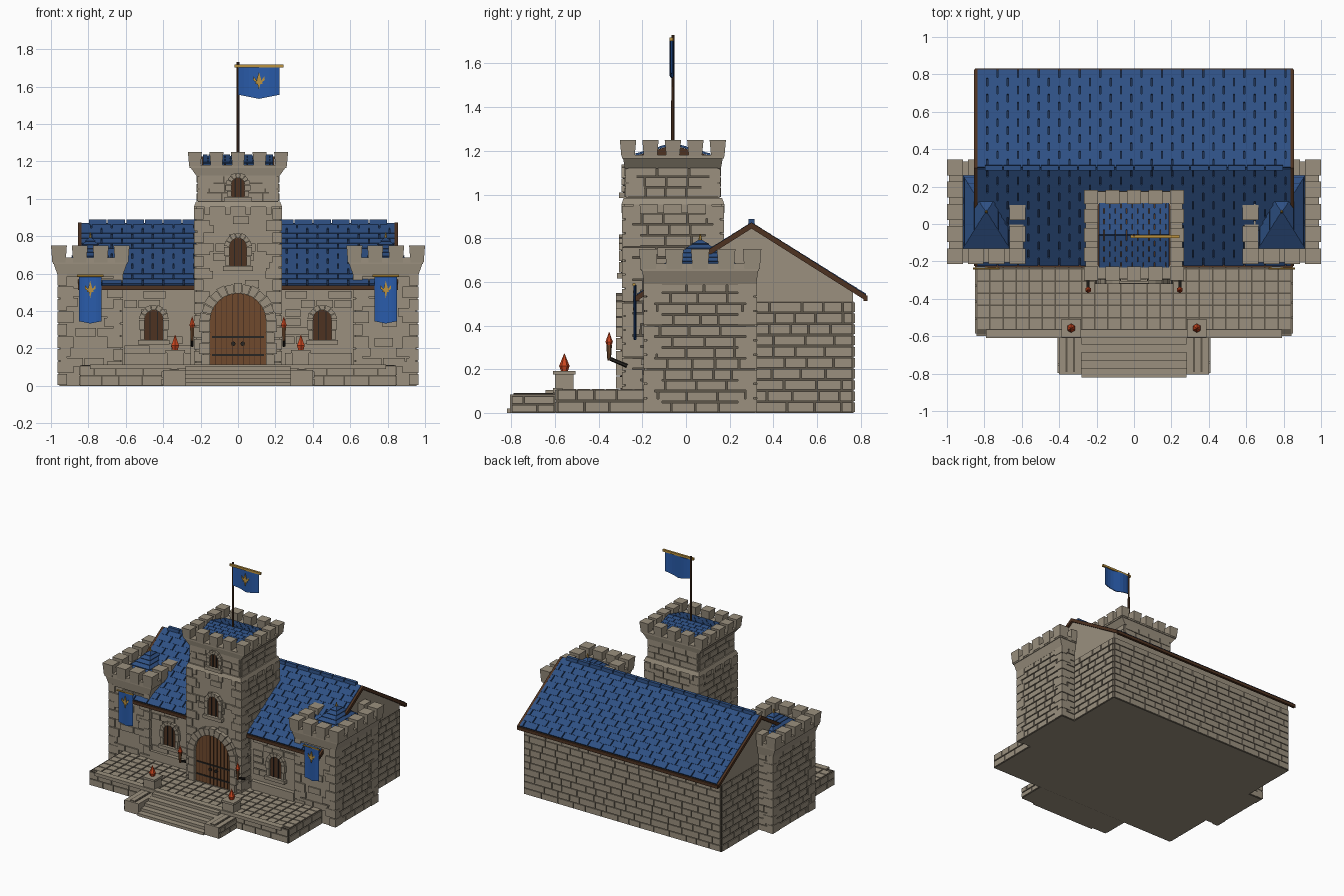
import bpy, bmesh, math, random
from mathutils import Vector

if "Cube" in bpy.data.objects:
    bpy.data.objects.remove(bpy.data.objects["Cube"])
random.seed(4)

COL = {"stone": (0.325, 0.278, 0.21), "mortar": (0.11, 0.092, 0.068),
       "roof_blue": (0.027, 0.08, 0.228), "dark_blue": (0.012, 0.028, 0.075),
       "banner_blue": (0.022, 0.105, 0.40), "wood": (0.16, 0.068, 0.026),
       "dark_wood": (0.075, 0.032, 0.015), "gold": (0.50, 0.29, 0.05),
       "flame_red": (0.62, 0.065, 0.015), "iron": (0.02, 0.018, 0.016)}
MATS = {}
for k, c in COL.items():
    MATS[k] = bpy.data.materials.new(k)
    MATS[k].diffuse_color = (*c, 1)
parts = {}

def P(name, mat):
    if name not in parts:
        parts[name] = (bmesh.new(), mat)
    return parts[name][0]

def prism(b, pts, axis, a0, a1):
    """Extrude a 2D outline: axis x uses (y,z), axis y uses (x,z)."""
    f = (lambda p, a: (a, p[0], p[1])) if axis == 'x' else (lambda p, a: (p[0], a, p[1]))
    lo = [b.verts.new(f(p, a0)) for p in pts]
    hi = [b.verts.new(f(p, a1)) for p in pts]
    n = len(pts)
    b.faces.new(lo[::-1]); b.faces.new(hi)
    for i in range(n):
        b.faces.new((lo[i], lo[(i + 1) % n], hi[(i + 1) % n], hi[i]))

def frustum(b, cx, cy, h0, z0, h1, z1):
    s = [(-1, -1), (1, -1), (1, 1), (-1, 1)]
    lo = [b.verts.new((cx + h0[0] * i, cy + h0[1] * j, z0)) for i, j in s]
    hi = [b.verts.new((cx + h1[0] * i, cy + h1[1] * j, z1)) for i, j in s]
    b.faces.new(lo[::-1]); b.faces.new(hi)
    for i in range(4):
        b.faces.new((lo[i], lo[(i + 1) % 4], hi[(i + 1) % 4], hi[i]))

def box(b, x0, x1, y0, y1, z0, z1):
    h = (abs(x1 - x0) / 2, abs(y1 - y0) / 2)
    frustum(b, (x0 + x1) / 2, (y0 + y1) / 2, h, z0, h, z1)

def rod(b, a, c, r0, r1, n=8):
    a, c = Vector(a), Vector(c)
    q = (c - a).to_track_quat('Z', 'Y').to_matrix().to_4x4()
    q.translation = (a + c) / 2
    bmesh.ops.create_cone(b, cap_ends=True, segments=n, radius1=r0, radius2=r1,
                          depth=(c - a).length, matrix=q)

def bricks(name, axis, plane, sgn, u0, u1, z0, z1, keep=1.0, h=0.052):
    """Raised brick courses on a wall facing sgn*axis; dense walls get mortar behind."""
    b = P(name, "stone")
    def put(bb, a, c, e, g, d):
        if axis == 'x': box(bb, plane, plane + sgn * d, a, c, e, g)
        else: box(bb, a, c, plane, plane + sgn * d, e, g)
    if keep == 1:
        put(P(name + "_mortar", "mortar"), u0, u1, z0, z1, 0.002)
    rows = max(1, round((z1 - z0) / h)); rh = (z1 - z0) / rows
    for r in range(rows):
        u = u0
        while u < u1 - 0.001:
            w = random.uniform(0.08, 0.15) * (0.6 if u == u0 and r % 2 else 1)
            e = u1 if u + w > u1 - 0.04 else u + w
            if random.random() < keep:
                put(b, u + 0.004, e - 0.004, z0 + r * rh + 0.004, z0 + (r + 1) * rh - 0.004, 0.009)
            u = e

def quoins(name, cx, cy, hx, hy, z0, z1):
    b = P(name, "stone"); n = round((z1 - z0) / 0.065); h = (z1 - z0) / n
    for i in range(n):
        lx, ly = (0.085, 0.05) if i % 2 else (0.05, 0.085)
        for sx in (-1, 1):
            for sy in (-1, 1):
                X, Y = cx + sx * (hx + 0.012), cy + sy * (hy + 0.012)
                box(b, X, X - sx * lx, Y, Y - sy * ly, z0 + i * h + 0.003, z0 + (i + 1) * h - 0.003)

def crown(name, cx, cy, h0, h1, z0, z1, z2, z3, t, nx, ny):
    """Flared corbel, parapet ring and merlons."""
    b = P(name, "stone"); X, Y = h1
    frustum(b, cx, cy, h0, z0, (X - .015, Y - .015), z1)
    for s in (-1, 1):
        box(b, cx - X + .01, cx + X - .01, cy + s * (Y - .01), cy + s * (Y - t), z1, z2)
        box(b, cx + s * (X - .01), cx + s * (X - t), cy - Y + t, cy + Y - t, z1, z2)
    def spots(H, n):
        return [-H + t / 2 + i * (2 * H - t) / (n - 1) for i in range(n)]
    pos = {(x, s * (Y - t / 2)) for x in spots(X, nx) for s in (-1, 1)}
    pos |= {(s * (X - t / 2), y) for y in spots(Y, ny)[1:-1] for s in (-1, 1)}
    for x, y in sorted(pos):
        frustum(b, cx + x, cy + y, (t / 2 - .007, t / 2 - .007), z1 + .01, (t / 2, t / 2), z3)

def slope(name, x0, x1, e, r, rows, tw, g=.0035):
    """Roof plane of flush staggered shingles with open joints, eave e=(y,z) to ridge r=(y,z)."""
    b = P(name, "roof_blue"); e, r = Vector(e), Vector(r); d = (r - e) / rows
    n = Vector((-d.y, d.x)).normalized(); n = n if n.y > 0 else -n
    for i in range(rows):
        p, q = e + d * i, e + d * (i + 1)
        x = x0 - (tw / 2 if i % 2 else 0)
        while x < x1 - .01:
            a, c = max(x, x0) + g, min(x + tw, x1) - g
            if c - a > .01:
                prism(b, [p, q, q + n * .009, p + n * .0105], 'x', a, c)
            x += tw

def arch(cx, zs, r):
    return [(cx + r * math.cos(math.pi * i / 12), zs + r * math.sin(math.pi * i / 12)) for i in range(13)]

def opening(name, cx, y, z0, zs, r, w, mat, deep, nv=9):
    """Arched panel with voussoirs and jamb blocks; front wall at y."""
    prism(P(name, mat), [(cx - r, z0)] + arch(cx, zs, r)[::-1] + [(cx + r, z0)], 'y', y + .01, y - .006)
    b = P(name + "_surround", "stone")
    for i in range(nv):
        a0, a1 = math.pi * (i + .04) / nv, math.pi * (i + .96) / nv
        R = r + w * (1.12 if i % 2 == 0 else 1)
        prism(b, [(cx + k * math.cos(a), zs + k * math.sin(a)) for k, a in ((r, a0), (R, a0), (R, a1), (r, a1))],
              'y', y + .01, y - deep)
    n = max(2, round((zs - z0) / .055)); h = (zs - z0) / n
    for i in range(n):
        W = w * (1.15 if i % 2 else .9)
        for s in (-1, 1):
            box(b, cx + s * r, cx + s * (r + W), y - deep, y + .01, z0 + i * h + .002, z0 + (i + 1) * h - .002)

def cloth(name, x0, x1, zt, zb, tip, y, amp):
    b = P(name, "banner_blue"); N = 8; cols = []
    for i in range(N + 1):
        t = i / N; yy = y + amp * math.sin(t * 2 * math.pi)
        zz = zb - tip * (1 - abs(2 * t - 1))
        cols.append([(x0 + (x1 - x0) * t, yy, zt), (x0 + (x1 - x0) * t, yy, zz)])
    for c, d in zip(cols, cols[1:]):
        v = [b.verts.new((p[0], p[1] + o, p[2])) for o in (0, .006) for p in (c[0], c[1], d[1], d[0])]
        for f in ((0, 1, 2, 3), (7, 6, 5, 4), (0, 3, 7, 4), (1, 5, 6, 2)):
            b.faces.new([v[k] for k in f])

def emblem(name, cx, cz, y, s):
    b = P(name, "gold")
    prism(b, [(cx, cz - s), (cx + s * .26, cz + .1 * s), (cx, cz + s), (cx - s * .26, cz + .1 * s)], 'y', y, y - .006)
    box(b, cx - .4 * s, cx + .4 * s, y, y - .006, cz - .32 * s, cz - .18 * s)
    for k in (-1, 1):
        prism(b, [(cx, cz - .4 * s), (cx + k * .65 * s, cz + .1 * s), (cx + k * .6 * s, cz + .5 * s), (cx + k * .3 * s, cz + .1 * s)], 'y', y, y - .005)

# main hall: gabled body, brick courses
RZ, EZ = .85, .525
prism(P("hall", "stone"), [(-.17, 0), (.765, 0), (.765, .556), (.3, .848), (-.17, .556)], 'x', -.835, .835)
bricks("hall_back_bricks", 'y', .765, 1, -.835, .835, 0, .51)
for s in (-1, 1):
    bricks("hall_side_bricks", 'x', s * .835, s, .32, .765, 0, .51)
    a, c = sorted((s * .25, s * .61))
    bricks("hall_front_bricks", 'y', -.17, -1, a, c, .17, .51, .35)
    box(P("hall_plinth", "stone"), a, c, -.2, -.16, .1, .175)

# hall roof: core, shingles, ridge tiles and timber trim
prism(P("roof_core", "dark_blue"), [(-.22, EZ), (.3, RZ), (.82, EZ), (.82, EZ + .012), (.3, RZ + .012), (-.22, EZ + .012)], 'x', -.845, .845)
for ey in (-.22, .82):
    slope("roof_shingles", -.84, .84, (ey, EZ + .012), (.3, RZ + .012), 12, .11)
for i in range(16):
    x = -.8 + i * .1
    prism(P("ridge_tiles", "roof_blue"), [(.284, .855), (.287, .888), (.313, .888), (.316, .855)], 'x', x + .003, x + .097)
tr = P("roof_trim", "dark_wood")
for s in (-1, 1):
    for ey in (-.225, .825):
        prism(tr, [(ey, EZ - .012), (.3, RZ - .006), (.3, RZ + .022), (ey, EZ + .016)], 'x', s * .838, s * .855)
for ey in (-.222, .822):
    box(tr, -.85, .85, ey - .01, ey + .01, EZ - .012, EZ + .012)

# corner towers with parapets, low tiled caps and banners
for s in (-1, 1):
    cx, cy, hx, hy = s * .79, .065, .162, .247
    box(P("corner_tower", "stone"), cx - hx, cx + hx, cy - hy, cy + hy, 0, .62)
    quoins("corner_quoins", cx, cy, hx, hy, 0, .6)
    bricks("corner_tower_bricks", 'x', s * .952, s, cy - hy, cy + hy, 0, .6)
    bricks("corner_front_bricks", 'y', cy - hy, -1, cx - hx, cx + hx, .1, .58, .35)
    bricks("corner_tower_bricks", 'y', cy + hy, 1, *sorted((s * .835, s * .952)), 0, .6)
    crown("corner_parapet", cx, cy, (hx + .01, hy + .01), (.21, .28), .585, .65, .685, .75, .085, 4, 5)
    for i in range(7):
        k0, k1 = 1 - i / 7, 1 - (i + 1) / 7
        z = .655 + .02 * i
        frustum(P("corner_cap", "roof_blue"), cx, cy, (.125 * k0 + .01, .2 * k0 + .01), z, (.125 * k1 + .002, .2 * k1 + .002), z + .02)
        frustum(P("corner_cap_joints", "dark_blue"), cx, cy, (.125 * k0 + .011, .2 * k0 + .011), z - .003, (.125 * k0 + .011, .2 * k0 + .011), z)
    rod(P("cap_finial", "gold"), (cx, cy, .79), (cx, cy, .82), .009, .003, 6)
    cloth("wall_banner", cx - .06, cx + .06, .585, .345, .012, -.236, .004)
    rod(P("banner_rod", "gold"), (cx - .07, -.238, .588), (cx + .07, -.238, .588), .007, .007, 6)
    emblem("banner_emblem", cx, .515, -.237, .045)

# central tower: lower stage, belt course, upper stage, crown
cy = -.06
box(P("gate_tower", "stone"), -.222, .222, cy - .222, cy + .222, 0, .96)
box(P("gate_tower", "stone"), -.212, .212, cy - .212, cy + .212, .96, 1.15)
quoins("gate_quoins", 0, cy, .222, .222, 0, .95)
quoins("gate_upper_quoins", 0, cy, .205, .205, .985, 1.12)
frustum(P("gate_belt", "stone"), 0, cy, (.236, .236), .955, (.225, .225), .985)
for i in range(4):
    x = -.165 + i * .11
    box(P("belt_corbels", "stone"), x - .015, x + .015, cy - .236, cy + .236, .915, .955)
    box(P("belt_corbels", "stone"), -.236, .236, cy + x - .015, cy + x + .015, .915, .955)
for s in (-1, 1):
    bricks("gate_side_bricks", 'x', s * .222, s, cy - .22, cy + .22, .1, .915)
    bricks("gate_upper_bricks", 'x', s * .212, s, cy - .21, cy + .21, .985, 1.13)
bricks("gate_side_bricks", 'y', cy + .222, 1, -.22, .22, .6, .915)
bricks("gate_upper_bricks", 'y', cy + .212, 1, -.21, .21, .985, 1.13)
bricks("gate_front_bricks", 'y', cy - .222, -1, -.22, .22, .52, .91, .35)
bricks("gate_upper_front", 'y', cy - .212, -1, -.21, .21, .985, 1.13)
crown("gate_parapet", 0, cy, (.22, .22), (.268, .243), 1.12, 1.165, 1.18, 1.25, .075, 5, 5)
prism(P("gate_roof_core", "dark_wood"), [(cy - .17, 1.16), (cy + .17, 1.16), (cy + .17, 1.177), (cy, 1.227), (cy - .17, 1.177)], 'x', -.195, .195)
for e in (-.17, .17):
    slope("gate_roof_shingles", -.19, .19, (cy + e, 1.178), (cy, 1.228), 6, .06, .002)

# gate, windows and door furniture
F = cy - .222
opening("gate_door", 0, F - .008, .11, .345, .15, .05, "wood", .03, 13)
for i in range(1, 10):
    x = -.15 + .03 * i
    box(P("door_plank_lines", "dark_wood"), x - .002, x + .002, F - .017, F - .012, .11, .343 + math.sqrt(.0225 - x * x))
for z in (.165, .26):
    box(P("door_straps", "iron"), -.14, .14, F - .02, F - .013, z - .005, z + .005)
for s in (-1, 1):
    rod(P("door_rings", "iron"), (s * .025, F - .013, .225), (s * .025, F - .024, .225), .012, .012)
wins = [(0, F, .64, .745, .045), (0, F + .01, 1.01, 1.075, .036), (-.45, -.17, .245, .355, .05), (.45, -.17, .245, .355, .05)]
for cx, y, z0, zs, r in wins:
    opening("window", cx, y - .004, z0, zs, r, .026, "dark_wood", .02, 7)
    box(P("window_sills", "stone"), cx - r - .035, cx + r + .035, y - .035, y + .01, z0 - .025, z0)
    for k in (-.4, .4):
        box(P("window_bars", "iron"), cx + k * r - .003, cx + k * r + .003, y - .016, y - .009, z0, zs + r * .85)

# terrace with paving, coping, steps, cheek walls and braziers
box(P("terrace", "stone"), -.84, .84, -.59, -.1, 0, .1)
box(P("paving_joints", "mortar"), -.84, .84, -.59, -.1, .1, .104)
bricks("terrace_bricks", 'y', -.59, -1, -.845, .845, 0, .108)
for s in (-1, 1):
    bricks("terrace_bricks", 'x', s * .84, s, -.59, -.19, 0, .108)
for i in range(24):
    for j in range(6):
        x, y = -.84 + i * .07, -.565 + j * .065
        box(P("paving", "stone"), x + .004, x + .066, y + .004, y + .061, .1, .11)
box(P("terrace_coping", "stone"), -.79, .79, -.61, -.565, .09, .115)
for i in range(5):
    box(P("front_steps", "stone"), -.28, .28, -.82 + i * .044, -.58, .021 * i, .021 * (i + 1))
for s in (-1, 1):
    a, c = sorted((s * .28, s * .4))
    box(P("cheek_wall", "stone"), a, c, -.805, -.5, 0, .085)
    bricks("cheek_bricks", 'x', s * .4, s, -.8, -.6, 0, .08, 1, .04)
    box(P("cheek_channel", "mortar"), s * .315, s * .365, -.79, -.6, .08, .088)
    box(P("cheek_channel_cap", "stone"), s * .325, s * .355, -.79, -.6, .08, .091)
    box(P("pedestal", "stone"), s * .29, s * .38, -.6, -.515, .08, .175)
    box(P("pedestal", "stone"), s * .283, s * .387, -.608, -.507, .175, .192)
    fl = P("flames", "flame_red")
    rod(fl, (s * .336, -.557, .192), (s * .336, -.557, .215), .016, .024, 6)
    rod(fl, (s * .336, -.557, .215), (s * .336, -.557, .272), .024, .001, 6)
    # wall torches beside the gate
    rod(P("torch_bracket", "iron"), (s * .245, -.27, .215), (s * .245, -.352, .25), .009, .009, 6)
    rod(P("torch_handle", "wood"), (s * .245, -.352, .24), (s * .245, -.352, .312), .008, .013, 6)
    rod(fl, (s * .245, -.352, .31), (s * .245, -.352, .325), .011, .017, 6)
    rod(fl, (s * .245, -.352, .325), (s * .245, -.352, .37), .017, .001, 6)

# flagpole and flag
rod(P("flagpole", "dark_wood"), (0, cy, 1.18), (0, cy, 1.73), .008, .007)
box(P("flag_rod", "gold"), -.02, .243, cy - .016, cy, 1.702, 1.718)
cloth("flag", .004, .222, 1.703, 1.556, .022, cy - .008, .007)
emblem("flag_emblem", .112, 1.63, cy - .01, .048)

for name, (b, mat) in parts.items():
    bmesh.ops.recalc_face_normals(b, faces=b.faces[:])
    me = bpy.data.meshes.new(name)
    b.to_mesh(me); b.free()
    me.materials.append(MATS[mat])
    bpy.context.collection.objects.link(bpy.data.objects.new(name, me))

for m in bpy.data.materials:
    if m.users and not m.is_grease_pencil:
        m.use_nodes = True
        m.node_tree.nodes["Principled BSDF"].inputs["Base Color"].default_value = m.diffuse_color
